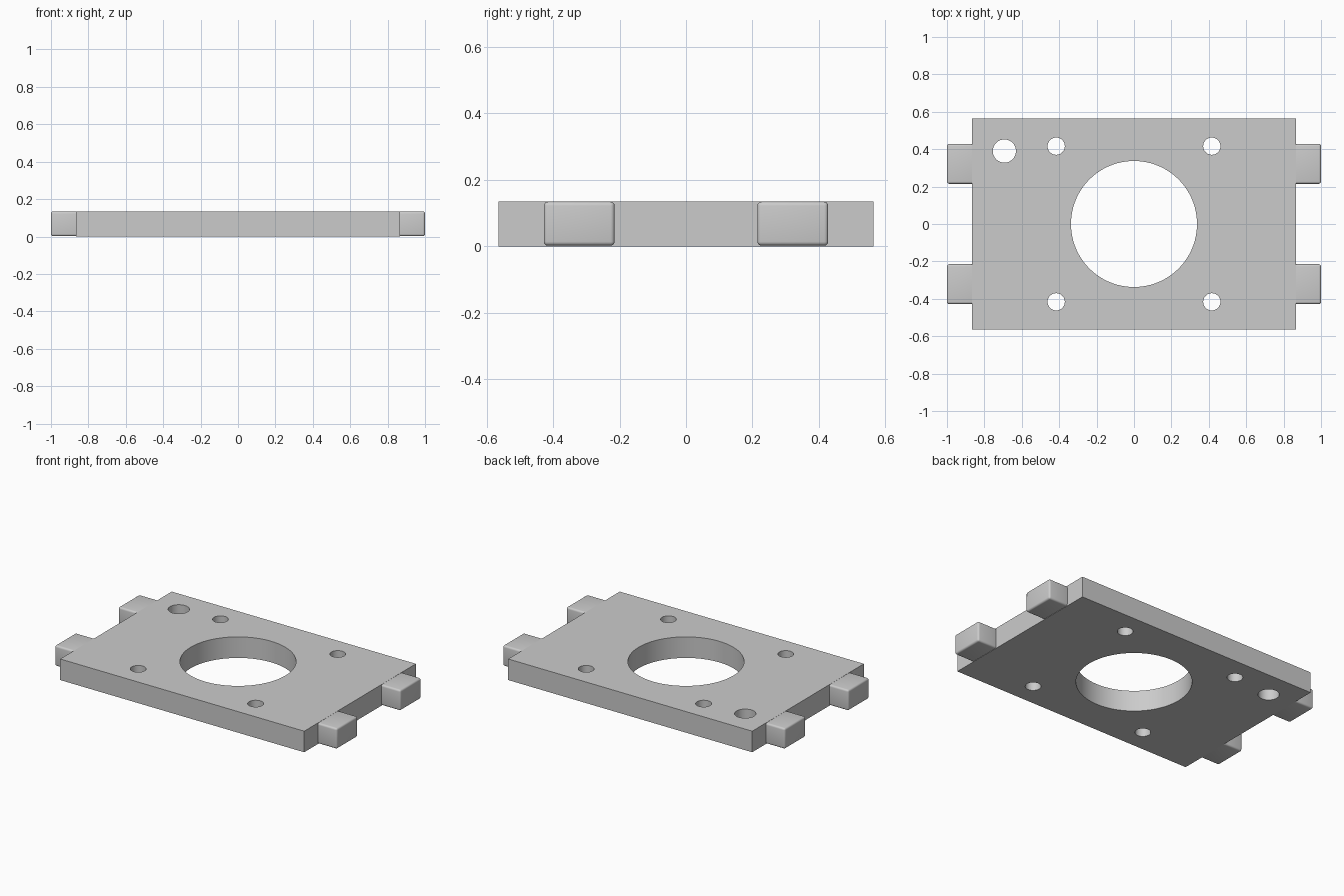
import bpy
import bmesh
import math
from mathutils import Matrix, Vector

cube = bpy.data.objects.get("Cube")
if cube:
    bpy.data.objects.remove(cube, do_unlink=True)

THICK = 0.135
HALF_X, HALF_Y = 0.865, 0.565

grey = bpy.data.materials.new("plain grey")
grey.use_nodes = True
GREY = (0.6, 0.6, 0.6, 1)
grey.diffuse_color = GREY
grey.node_tree.nodes["Principled BSDF"].inputs["Base Color"].default_value = GREY


def add_object(name, bm):
    mesh = bpy.data.meshes.new(name)
    bm.to_mesh(mesh)
    bm.free()
    mesh.materials.append(grey)
    obj = bpy.data.objects.new(name, mesh)
    bpy.context.collection.objects.link(obj)
    return obj


def add_box(bm, low, high):
    low, high = Vector(low), Vector(high)
    matrix = Matrix.Translation((low + high) / 2) @ Matrix.Diagonal((*(high - low), 1))
    bmesh.ops.create_cube(bm, size=1, matrix=matrix)


def smooth(obj):
    bpy.ops.object.select_all(action="DESELECT")
    obj.select_set(True)
    bpy.context.view_layer.objects.active = obj
    bpy.ops.object.shade_smooth_by_angle(angle=math.radians(30))


# Flat plate
bm = bmesh.new()
add_box(bm, (-HALF_X, -HALF_Y, 0), (HALF_X, HALF_Y, THICK))
plate = add_object("plate", bm)

# Round holes: centre bore, four screw holes and one cable hole
holes = [(0, 0, 0.337, 96), (-0.693, 0.39, 0.062, 48)]
holes += [(sx * 0.416, sy * 0.416, 0.046, 48) for sx in (-1, 1) for sy in (-1, 1)]
bm = bmesh.new()
for x, y, radius, sides in holes:
    bmesh.ops.create_cone(bm, cap_ends=True, segments=sides, radius1=radius,
                          radius2=radius, depth=THICK * 3,
                          matrix=Matrix.Translation((x, y, THICK / 2)))
cutter = add_object("hole_cutter", bm)
cutter.hide_render = True

cut = plate.modifiers.new("holes", "BOOLEAN")
cut.operation = "DIFFERENCE"
cut.solver = "EXACT"
cut.object = cutter
bpy.context.view_layer.objects.active = plate
bpy.ops.object.modifier_apply(modifier=cut.name)
bpy.data.objects.remove(cutter, do_unlink=True)
smooth(plate)

# Four side tabs with softly rounded edges, rooted inside the plate
for side, sx in (("right", -1), ("left", 1)):
    for end, sy in (("front", -1), ("back", 1)):
        bm = bmesh.new()
        xs = sorted((sx * (HALF_X - 0.03), sx * 1.0))
        ys = sorted((sy * 0.215, sy * 0.428))
        add_box(bm, (xs[0], ys[0], 0.002), (xs[1], ys[1], THICK - 0.001))
        bmesh.ops.bevel(bm, geom=bm.edges[:], offset=0.012, segments=4,
                        profile=0.5, affect="EDGES")
        smooth(add_object(f"{end}_{side}_tab", bm))
